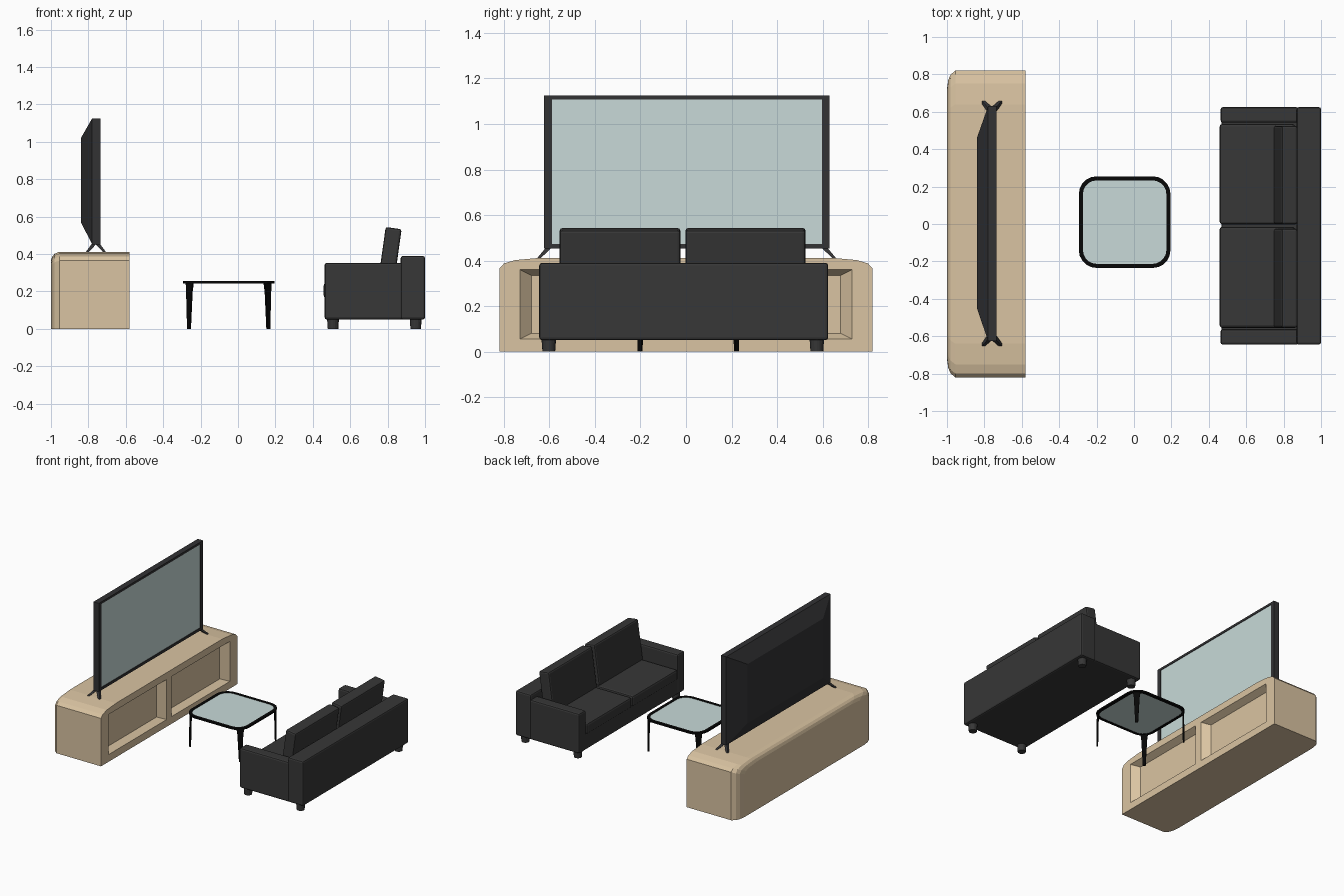
import bpy, bmesh, math
from mathutils import Vector, Matrix

cube = bpy.data.objects.get("Cube")
if cube:
    bpy.data.objects.remove(cube, do_unlink=True)


def material(name, r, g, b):
    m = bpy.data.materials.new(name)
    m.use_nodes = True
    m.diffuse_color = (r, g, b, 1)
    bsdf = next(n for n in m.node_tree.nodes if n.type == 'BSDF_PRINCIPLED')
    bsdf.inputs["Base Color"].default_value = (r, g, b, 1)
    return m


wood = material("light wood", 0.70, 0.55, 0.36)
glass = material("pale glass", 0.58, 0.70, 0.69)
fabric = material("charcoal fabric", 0.038, 0.038, 0.038)
plastic = material("dark plastic", 0.032, 0.032, 0.034)
metal = material("black metal", 0.002, 0.002, 0.002)


def finish(name, bm, *mats):
    bmesh.ops.recalc_face_normals(bm, faces=bm.faces[:])
    me = bpy.data.meshes.new(name)
    bm.to_mesh(me)
    bm.free()
    for m in mats:
        me.materials.append(m)
    ob = bpy.data.objects.new(name, me)
    bpy.context.collection.objects.link(ob)
    return ob


def loft(name, rings, *mats, closed=False):
    """Skin a row of rings; cap the ends, the last cap taking the last material."""
    bm = bmesh.new()
    vs = [[bm.verts.new(p) for p in ring] for ring in rings]
    pairs = list(zip(vs, vs[1:])) + ([(vs[-1], vs[0])] if closed else [])
    for a, b in pairs:
        for i in range(len(a)):
            j = (i + 1) % len(a)
            bm.faces.new((a[i], a[j], b[j], b[i]))
    if not closed:
        bm.faces.new(vs[0])
        bm.faces.new(vs[-1]).material_index = len(mats) - 1
    return finish(name, bm, *mats)


def rect_yz(x, y0, y1, z0, z1):
    return [(x, y0, z0), (x, y1, z0), (x, y1, z1), (x, y0, z1)]


def box(name, x, y, z, mat, bevel=0.0, tilt=0.0):
    bm = bmesh.new()
    bmesh.ops.create_cube(bm, size=1)
    size = Vector((x[1] - x[0], y[1] - y[0], z[1] - z[0]))
    mid = Vector((x[0] + x[1], y[0] + y[1], z[0] + z[1])) / 2
    bm.transform(Matrix.Translation(mid) @ Matrix.Rotation(tilt, 4, 'Y')
                 @ Matrix.Diagonal((*size, 1)))
    if bevel:
        bmesh.ops.bevel(bm, geom=bm.edges[:], offset=bevel, segments=2,
                        profile=0.5, affect='EDGES')
    return finish(name, bm, mat)


# Media cabinet: rounded cross-section, narrowing at its back edge
half = [(0.82, 0), (0.82, 0.365), (0.80, 0.387), (0.75, 0.402), (0.64, 0.412)]
section = half + [(-y, z) for y, z in reversed(half)]
steps = [(-1.0, 0.88, 0.89), (-0.993, 0.94, 0.94), (-0.98, 0.975, 0.975),
         (-0.955, 1, 1), (-0.58, 1, 1)]
cabinet = loft("cabinet", [[(x, y * sy, z * sz) for y, z in section]
                           for x, sy, sz in steps], wood)
# Two recessed panels with sloping walls
for s in (-1, 1):
    lo, hi = sorted((0.03 * s, 0.73 * s))
    cutter = loft("cutter", [rect_yz(-0.57, lo - 0.01, hi + 0.01, 0.05, 0.365),
                             rect_yz(-0.63, lo + 0.05, hi - 0.05, 0.08, 0.335)], wood)
    mod = cabinet.modifiers.new("recess", 'BOOLEAN')
    mod.operation, mod.solver, mod.object = 'DIFFERENCE', 'EXACT', cutter
    bpy.context.view_layer.objects.active = cabinet
    bpy.context.view_layer.update()
    bpy.ops.object.modifier_apply(modifier=mod.name)
    bpy.data.objects.remove(cutter, do_unlink=True)

# Television: tapered back, thin bezel, slightly sunk screen
loft("television", [rect_yz(-0.84, -0.45, 0.46, 0.57, 1.02),
                    rect_yz(-0.78, -0.625, 0.63, 0.452, 1.125),
                    rect_yz(-0.735, -0.625, 0.63, 0.452, 1.125),
                    rect_yz(-0.735, -0.59, 0.597, 0.472, 1.108),
                    rect_yz(-0.739, -0.59, 0.597, 0.472, 1.108)], plastic, glass)

# Splayed television feet
for side, y in (("right", -0.595), ("left", 0.60)):
    out = math.copysign(1, y)
    for end, x in (("back", -0.805), ("front", -0.715)):
        top = Vector((-0.76, y, 0.465))
        foot = Vector((x, y + 0.05 * out, 0.412))
        loft(f"television_foot_{side}_{end}",
             [[p + Vector((a * w, b * w, 0)) for a, b in
               ((-1, -1), (1, -1), (1, 1), (-1, 1))]
              for p, w in ((top, 0.014), (foot, 0.008))], plastic)

# Coffee table: rounded square rim around a glass top
tx, ty = -0.05, 0.01


def rounded(h, r, z, n=5):
    pts = []
    for k, (sx, sy) in enumerate(((1, 1), (-1, 1), (-1, -1), (1, -1))):
        for i in range(n + 1):
            a = math.pi / 2 * (k + i / n)
            pts.append((tx + sx * (h - r) + r * math.cos(a),
                        ty + sy * (h - r) + r * math.sin(a), z))
    return pts


loft("table_rim", [rounded(0.245, 0.095, 0.243), rounded(0.245, 0.095, 0.256),
                   rounded(0.223, 0.073, 0.256), rounded(0.223, 0.073, 0.243)],
     metal, closed=True)
loft("table_top", [rounded(0.225, 0.075, 0.245), rounded(0.225, 0.075, 0.253)], glass)

# Flat tapering blade legs, set across the corners
for sx in (-1, 1):
    for sy in (-1, 1):
        out = Vector((sx, sy, 0)).normalized()
        across = Vector((-sy, sx, 0)).normalized()
        rings = []
        for z, d, w in ((0.245, 0.208, 0.026), (0.2, 0.21, 0.02), (0, 0.212, 0.01)):
            c = Vector((tx + sx * d, ty + sy * d, z))
            rings.append([c + out * 0.005 * a + across * w * b for a, b in
                          ((-1, -1), (1, -1), (1, 1), (-1, 1))])
        loft(f"table_leg_{'left' if sx > 0 else 'right'}_{'back' if sy > 0 else 'front'}",
             rings, metal)

# Sofa frame
box("sofa_base", (0.468, 0.98), (-0.63, 0.61), (0.05, 0.17), fabric, 0.006)
box("sofa_back", (0.87, 1.0), (-0.645, 0.625), (0.05, 0.39), fabric, 0.012)
box("sofa_arm_right", (0.463, 0.88), (-0.645, -0.562), (0.05, 0.353), fabric, 0.012)
box("sofa_arm_left", (0.463, 0.88), (0.542, 0.625), (0.05, 0.353), fabric, 0.012)

# Seat and tilted back cushions
for side, y0, y1 in (("right", -0.555, -0.015), ("left", -0.002, 0.535)):
    box(f"seat_cushion_{side}", (0.458, 0.86), (y0, y1), (0.165, 0.245), fabric, 0.014)
    box(f"back_cushion_{side}", (0.768, 0.854), (y0, y1 - 0.01), (0.235, 0.54),
        fabric, 0.012, math.radians(8))

# Sofa feet
for x in (0.508, 0.95):
    for y in (-0.603, 0.575):
        bm = bmesh.new()
        bmesh.ops.create_cone(bm, cap_ends=True, segments=16, radius1=0.028,
                              radius2=0.032, depth=0.055)
        bm.transform(Matrix.Translation((x, y, 0.0275)))
        finish(f"sofa_foot_{'left' if x > 0.7 else 'right'}_{'back' if y > 0 else 'front'}",
               bm, fabric)
